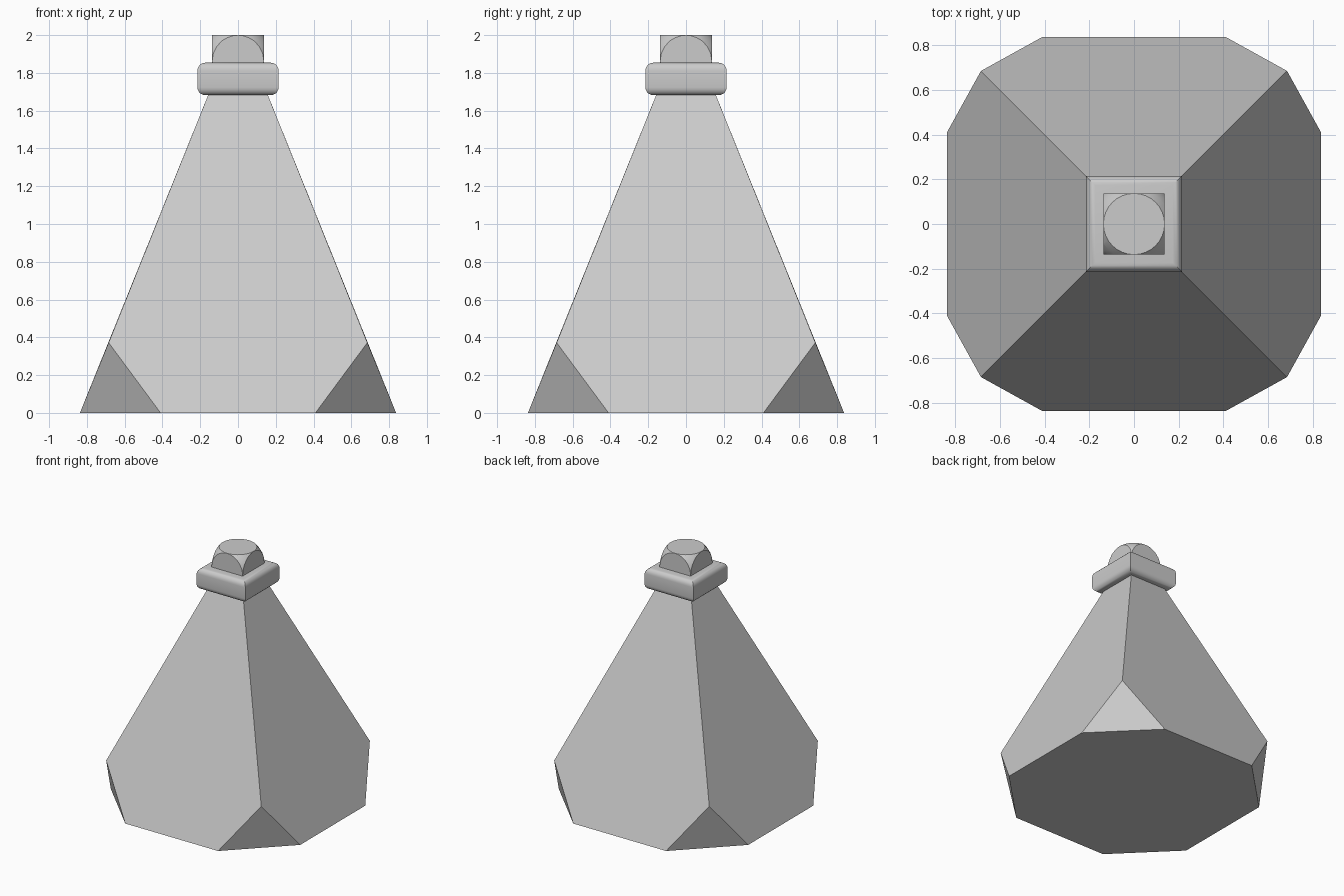
import bpy, bmesh, math
from mathutils import Matrix

if "Cube" in bpy.data.objects:
    bpy.data.objects.remove(bpy.data.objects["Cube"])


def finish(bm, name, smooth=False):
    bmesh.ops.recalc_face_normals(bm, faces=bm.faces)
    mesh = bpy.data.meshes.new(name)
    bm.to_mesh(mesh)
    bm.free()
    obj = bpy.data.objects.new(name, mesh)
    bpy.context.collection.objects.link(obj)
    if smooth:
        bpy.ops.object.select_all(action='DESELECT')
        obj.select_set(True)
        bpy.context.view_layer.objects.active = obj
        bpy.ops.object.shade_smooth_by_angle(angle=math.radians(32))
    return obj


# Body: tapering square pyramid with its four bottom corners cut off
bm = bmesh.new()
for sx in (-1, 1):
    for sy in (-1, 1):
        for x, y, z in ((0.155, 0.155, 1.69), (0.685, 0.685, 0.372),
                        (0.837, 0.41, 0), (0.41, 0.837, 0)):
            bm.verts.new((sx * x, sy * y, z))
bmesh.ops.convex_hull(bm, input=bm.verts[:])
bmesh.ops.dissolve_limit(bm, angle_limit=math.radians(2),
                         verts=bm.verts[:], edges=bm.edges[:])
finish(bm, "bottle_body")

# Collar: square ring with rounded rims and mitred corners
HALF, LOW, HIGH, R, STEPS = 0.215, 1.682, 1.854, 0.042, 5
profile = []
for cz, start in ((LOW + R, -90), (HIGH - R, 0)):
    for i in range(STEPS + 1):
        a = math.radians(start + 90 * i / STEPS)
        profile.append((HALF - R + R * math.cos(a), cz + R * math.sin(a)))
bm = bmesh.new()
rings = [[bm.verts.new((sx * h, sy * h, z))
          for sx, sy in ((-1, -1), (1, -1), (1, 1), (-1, 1))] for h, z in profile]
for a, b in zip(rings, rings[1:]):
    for i in range(4):
        j = (i + 1) % 4
        bm.faces.new((a[i], a[j], b[j], b[i]))
bm.faces.new(rings[0][::-1])
bm.faces.new(rings[-1])
finish(bm, "neck_collar", smooth=True)

# Stopper: a ball sliced flat on its sides, top and bottom
W, CZ = 0.137, 1.863
bm = bmesh.new()
bmesh.ops.create_uvsphere(bm, u_segments=32, v_segments=16, radius=W * math.sqrt(2),
                          matrix=Matrix.Translation((0, 0, CZ)))
cuts = [((W, 0, CZ), (1, 0, 0)), ((-W, 0, CZ), (-1, 0, 0)),
        ((0, W, CZ), (0, 1, 0)), ((0, -W, CZ), (0, -1, 0)),
        ((0, 0, 2.0), (0, 0, 1)), ((0, 0, 1.84), (0, 0, -1))]
for co, no in cuts:
    cut = bmesh.ops.bisect_plane(bm, geom=bm.verts[:] + bm.edges[:] + bm.faces[:],
                                 plane_co=co, plane_no=no, clear_outer=True)
    rim = [e for e in cut['geom_cut'] if isinstance(e, bmesh.types.BMEdge)]
    bmesh.ops.contextual_create(bm, geom=rim)
finish(bm, "stopper", smooth=True)
